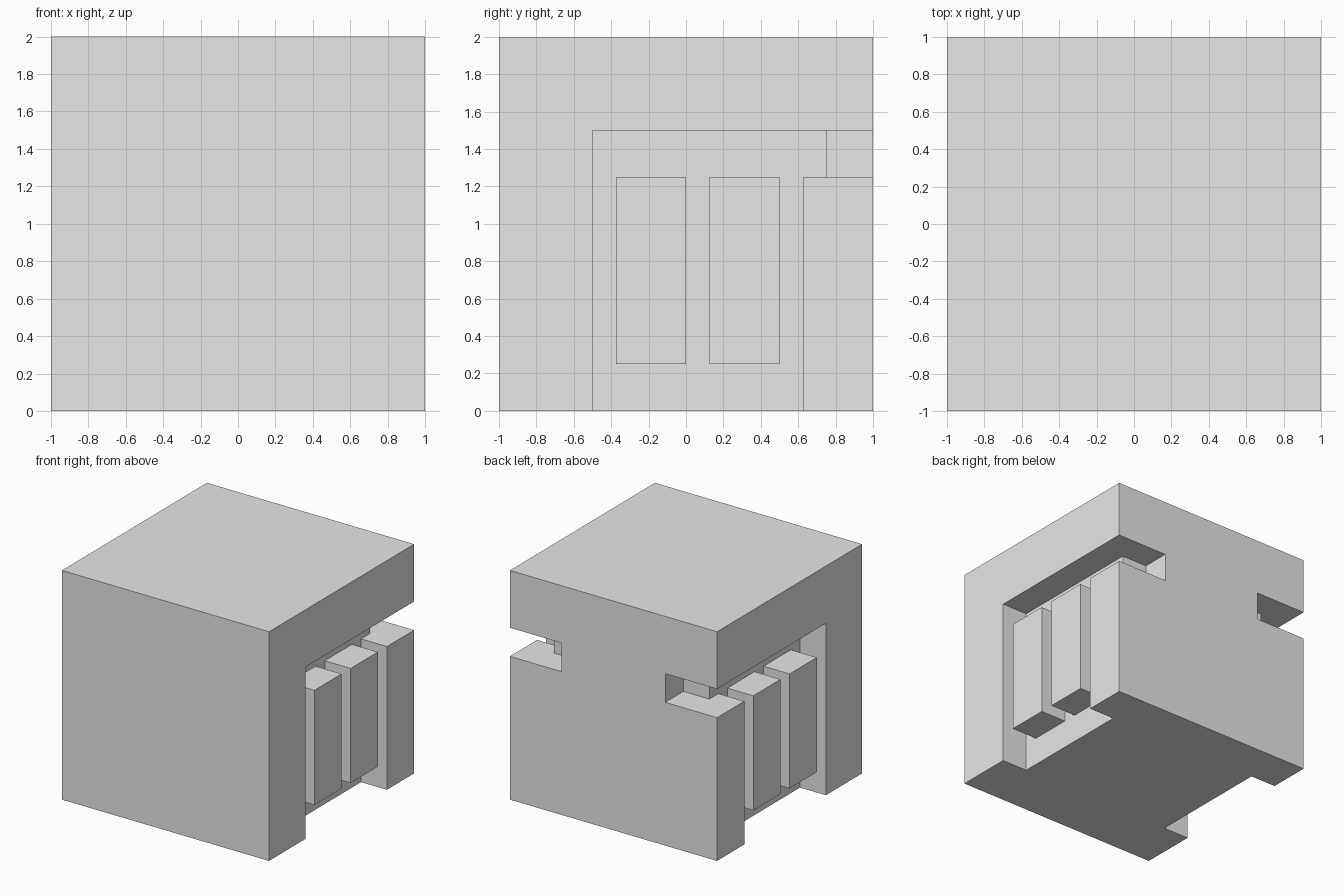
import bpy
import bmesh

cube = bpy.data.objects.get("Cube")
if cube:
    bpy.data.objects.remove(cube, do_unlink=True)

# One plain grey for the whole structure
grey = bpy.data.materials.new("plain grey")
grey.use_nodes = True
GREY = (0.8, 0.8, 0.8, 1.0)
grey.diffuse_color = GREY
grey.node_tree.nodes["Principled BSDF"].inputs["Base Color"].default_value = GREY


def box(name, x, y, z):
    """Flat-faced box spanning the given (min, max) ranges."""
    bm = bmesh.new()
    bmesh.ops.create_cube(bm, size=1.0)
    for v in bm.verts:
        v.co = [lo + (c + 0.5) * (hi - lo) for c, (lo, hi) in zip(v.co, (x, y, z))]
    mesh = bpy.data.meshes.new(name)
    bm.to_mesh(mesh)
    bm.free()
    mesh.materials.append(grey)
    obj = bpy.data.objects.new(name, mesh)
    bpy.context.collection.objects.link(obj)
    return obj


# Main body: front slab, roof and recessed core
box("front_slab", (-1, 1), (-1, -0.5), (0, 1.5))
box("roof", (-1, 1), (-1, 1), (1.5, 2))
box("core", (-0.75, 0.75), (-0.5, 0.75), (0, 1.5))

# Back wall: raised centre panel on a low base
box("back_panel", (-0.5, 0.5), (0.75, 1), (0.5, 1.5))
box("back_base", (-0.5, 0.5), (0.75, 1), (0, 0.5))

# Mirrored side parts: two raised panels and a back corner post
for side, s in (("left", 1), ("right", -1)):
    outer = tuple(sorted((0.75 * s, s)))
    box(f"{side}_front_panel", outer, (-0.375, 0), (0.25, 1.25))
    box(f"{side}_middle_panel", outer, (0.125, 0.5), (0.25, 1.25))
    # Corner post wraps around the core's back edge
    box(f"{side}_corner_post", outer, (0.625, 1), (0, 1.25))
    box(f"{side}_corner_post_return", tuple(sorted((0.5 * s, 0.75 * s))),
        (0.75, 1), (0, 1.25))
